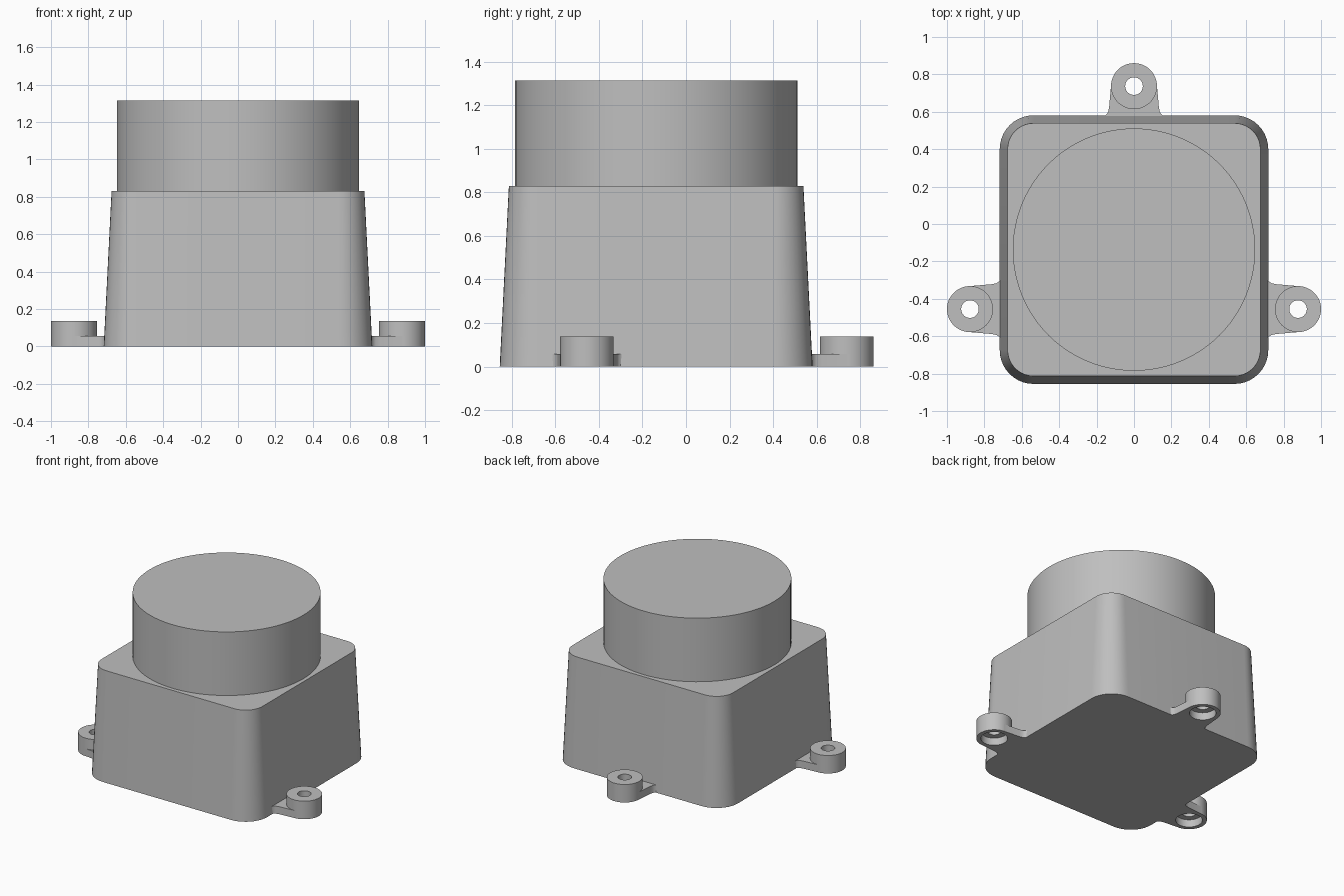
import bpy, bmesh, math
from mathutils import Matrix

old = bpy.data.objects.get("Cube")
if old:
    bpy.data.objects.remove(old, do_unlink=True)

grey = bpy.data.materials.new("plain grey")
grey.use_nodes = True
colour = (0.52, 0.52, 0.52, 1)
grey.diffuse_color = colour
grey.node_tree.nodes["Principled BSDF"].inputs["Base Color"].default_value = colour

BODY_Y = -0.137
BODY_TOP = 0.83
BOSS_R = 0.123


def finish(name, bm, matrix=None):
    """Turn a bmesh into a shaded grey object."""
    bmesh.ops.recalc_face_normals(bm, faces=bm.faces)
    if matrix:
        bm.transform(matrix)
    mesh = bpy.data.meshes.new(name)
    bm.to_mesh(mesh)
    bm.free()
    mesh.materials.append(grey)
    obj = bpy.data.objects.new(name, mesh)
    bpy.context.collection.objects.link(obj)
    bpy.ops.object.select_all(action='DESELECT')
    obj.select_set(True)
    bpy.context.view_layer.objects.active = obj
    bpy.ops.object.shade_smooth_by_angle(angle=math.radians(30))
    return obj


def loft(bm, rings, closed=False):
    """Skin a list of point rings; cap the ends unless closed."""
    rows = [[bm.verts.new(p) for p in ring] for ring in rings]
    pairs = list(zip(rows, rows[1:]))
    if closed:
        pairs.append((rows[-1], rows[0]))
    for a, b in pairs:
        for i in range(len(a)):
            j = (i + 1) % len(a)
            bm.faces.new((a[i], a[j], b[j], b[i]))
    if not closed:
        bm.faces.new(rows[0][::-1])
        bm.faces.new(rows[-1])


def circle(r, z, n=48):
    return [(r * math.cos(i * math.tau / n), r * math.sin(i * math.tau / n), z)
            for i in range(n)]


def rounded_square(core, r, z, steps=10):
    points = []
    for k, (sx, sy) in enumerate(((1, 1), (-1, 1), (-1, -1), (1, -1))):
        for i in range(steps + 1):
            a = (k + i / steps) * math.pi / 2
            points.append((sx * core + r * math.cos(a), sy * core + r * math.sin(a), z))
    return points


# Tapered housing with rounded corners
bm = bmesh.new()
loft(bm, [rounded_square(0.537, 0.181, 0), rounded_square(0.537, 0.139, BODY_TOP)])
finish("housing", bm, Matrix.Translation((0, BODY_Y, 0)))

# Round head on top
bm = bmesh.new()
loft(bm, [circle(0.648, BODY_TOP, 96), circle(0.648, 1.314, 96)])
finish("round_head", bm, Matrix.Translation((0, BODY_Y, 0)))


def mounting_lug(side, x, y, turn, wall):
    """Counterbored boss and the flared tab joining it to the housing (towards -x)."""
    place = Matrix.Translation((x, y, 0)) @ Matrix.Rotation(turn, 4, 'Z')

    bm = bmesh.new()
    profile = [(0.047, 0.137), (BOSS_R, 0.137), (BOSS_R, 0),
               (0.092, 0), (0.092, 0.057), (0.047, 0.057)]
    loft(bm, [circle(r, z) for r, z in profile], closed=True)
    finish(side + "_lug_boss", bm, place)

    # Half outline from the boss out to the filleted root, then mirrored
    half = [(BOSS_R * math.cos(a), BOSS_R * math.sin(a))
            for a in (math.radians(d) for d in (84, 90))]
    half += [(0.045 - wall, 0.133), (0.02 - wall, 0.138),
             (0.006 - wall, 0.147), (-wall, 0.158), (-wall - 0.01, 0.158)]
    # Inner edge tucked just inside the boss wall
    notch = [(0.113 * math.cos(a), 0.113 * math.sin(a))
             for a in (math.radians(d) for d in range(264, 83, -12))]
    outline = half + [(px, -py) for px, py in reversed(half)] + notch
    bm = bmesh.new()
    loft(bm, [[(px, py, z) for px, py in outline] for z in (0, 0.057)])
    finish(side + "_lug_tab", bm, place)


mounting_lug("left", 0.877, -0.455, 0, 0.161)
mounting_lug("right", -0.877, -0.455, math.pi, 0.161)
mounting_lug("back", 0, 0.737, math.pi / 2, 0.158)
